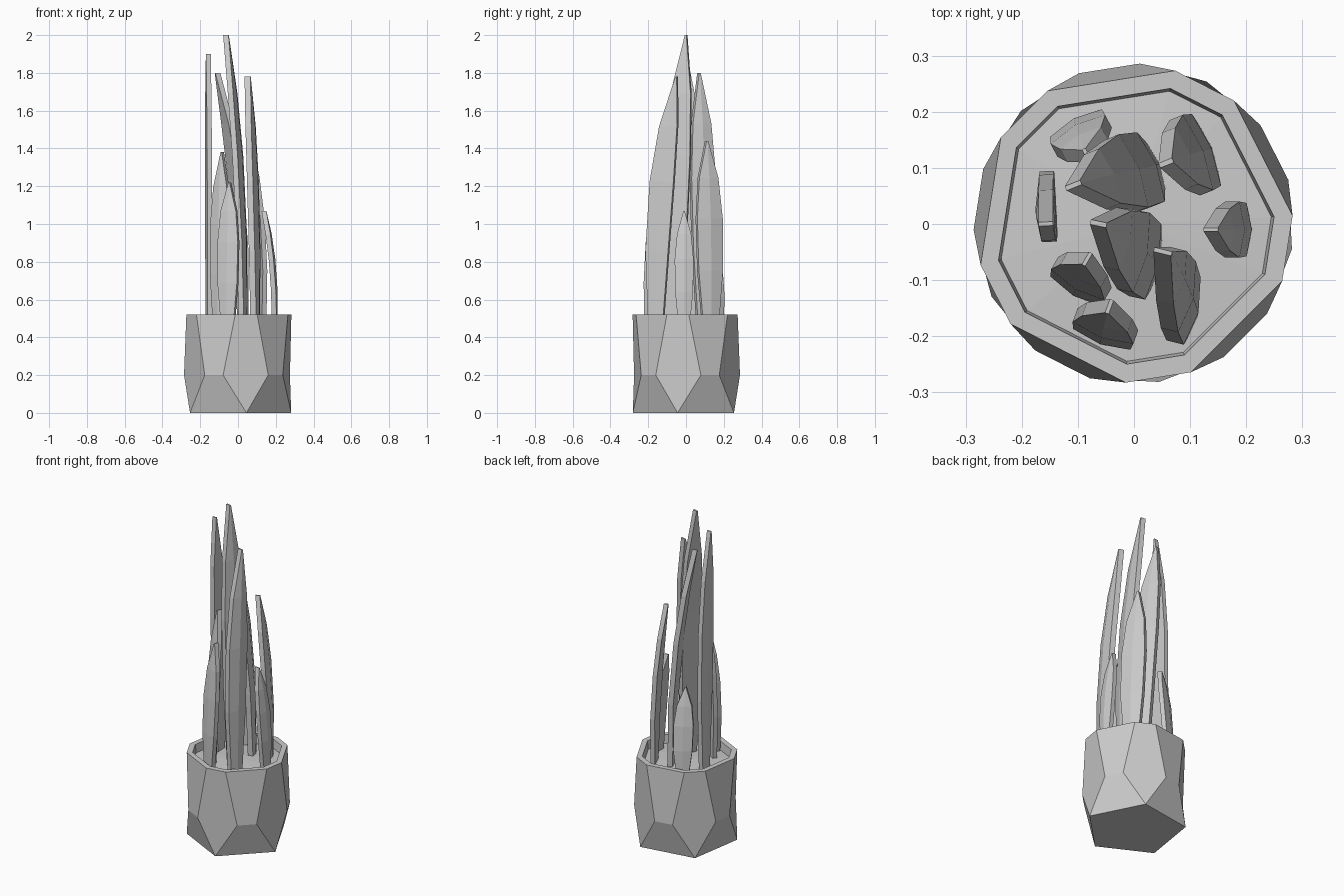
import bpy, bmesh, math
from mathutils import Vector

if "Cube" in bpy.data.objects:
    bpy.data.objects.remove(bpy.data.objects["Cube"])

grey = bpy.data.materials.new("plain_grey")
grey.use_nodes = True
colour = (0.6, 0.6, 0.6, 1)
grey.diffuse_color = colour
grey.node_tree.nodes["Principled BSDF"].inputs["Base Color"].default_value = colour


def finish(name, bm):
    bmesh.ops.recalc_face_normals(bm, faces=bm.faces)
    mesh = bpy.data.meshes.new(name)
    bm.to_mesh(mesh)
    bm.free()
    mesh.materials.append(grey)
    obj = bpy.data.objects.new(name, mesh)
    bpy.context.collection.objects.link(obj)
    return obj


def ring(bm, radius, z, spread):
    """Five corners, or five pairs of corners when spread is set."""
    verts = []
    for i in range(5):
        for side in ((-1, 1) if spread else (0,)):
            a = math.radians(-9 + 72 * i + side * spread)
            verts.append(bm.verts.new((radius * math.cos(a), radius * math.sin(a), z)))
    return verts


def bridge(bm, lower, upper):
    n = len(lower)
    for i in range(n):
        j = (i + 1) % n
        bm.faces.new((lower[i], lower[j], upper[j], upper[i]))


# Faceted pot: pentagon foot, kite-shaped sides, open rim and soil bed
bm = bmesh.new()
foot = ring(bm, 0.285, 0, 0)
waist = ring(bm, 0.286, 0.2, 25)
rim = ring(bm, 0.283, 0.52, 12)
lip = ring(bm, 0.25, 0.52, 12)
bed = ring(bm, 0.245, 0.47, 12)
bm.faces.new(foot)
for i in range(5):
    j = (i + 1) % 5
    a, b, c = 2 * i, 2 * i + 1, 2 * j
    bm.faces.new((foot[i], waist[b], rim[b], rim[a], waist[a]))
    bm.faces.new((foot[i], foot[j], waist[c], waist[b]))
    bm.faces.new((waist[b], waist[c], rim[c], rim[b]))
bridge(bm, rim, lip)
bridge(bm, lip, bed)
peak = bm.verts.new((0, 0, 0.485))
for i in range(10):
    bm.faces.new((bed[i], bed[(i + 1) % 10], peak))
finish("pot", bm)

# Leaf outline: (height fraction, width fraction)
OUTLINE = [(0, 0.6), (0.3, 0.95), (0.58, 1), (0.8, 0.75), (1, 0.06)]


def leaf(name, base, tip, facing, width, thick=0.032):
    """Thick pointed leaf with a ridged outer side, curving from base to tip."""
    a = math.radians(facing)
    out = Vector((math.cos(a), math.sin(a), 0))
    across = Vector((-out.y, out.x, 0))
    start, end = Vector((*base, 0.46)), Vector(tip)
    bm = bmesh.new()
    rings = []
    for t, w in OUTLINE:
        centre = start.lerp(end, t ** 2.2)
        centre.z = start.z + (end.z - start.z) * t
        half = width * w / 2
        section = [(-half, -0.5), (half, -0.5), (half, 0.3), (0, 0.3 + 0.3 * w), (-half, 0.3)]
        rings.append([bm.verts.new(centre + across * u + out * v * thick) for u, v in section])
    for lower, upper in zip(rings, rings[1:]):
        bridge(bm, lower, upper)
    bm.faces.new(rings[0])
    bm.faces.new(rings[-1])
    return finish(name, bm)


leaf("centre_leaf", (0.03, -0.07), (-0.06, 0.0, 2.0), -12, 0.145, 0.036)
leaf("back_centre_leaf", (0.03, 0.1), (-0.105, 0.07, 1.8), 22, 0.14, 0.036)
leaf("left_tall_leaf", (-0.155, 0.04), (-0.16, 0.0, 1.9), 183, 0.12)
leaf("front_tall_leaf", (0.095, -0.16), (0.055, -0.05, 1.78), -14, 0.13, 0.04)
leaf("back_right_leaf", (0.125, 0.13), (0.06, 0.11, 1.44), 22, 0.145)
leaf("front_left_leaf", (-0.1, -0.115), (-0.085, -0.065, 1.38), 240, 0.11)
leaf("front_small_leaf", (-0.055, -0.2), (-0.045, -0.15, 1.22), 250, 0.115)
leaf("right_small_leaf", (0.195, -0.01), (0.14, -0.01, 1.07), 0, 0.1)
leaf("back_small_leaf", (-0.1, 0.175), (-0.085, 0.125, 0.98), 118, 0.11)
